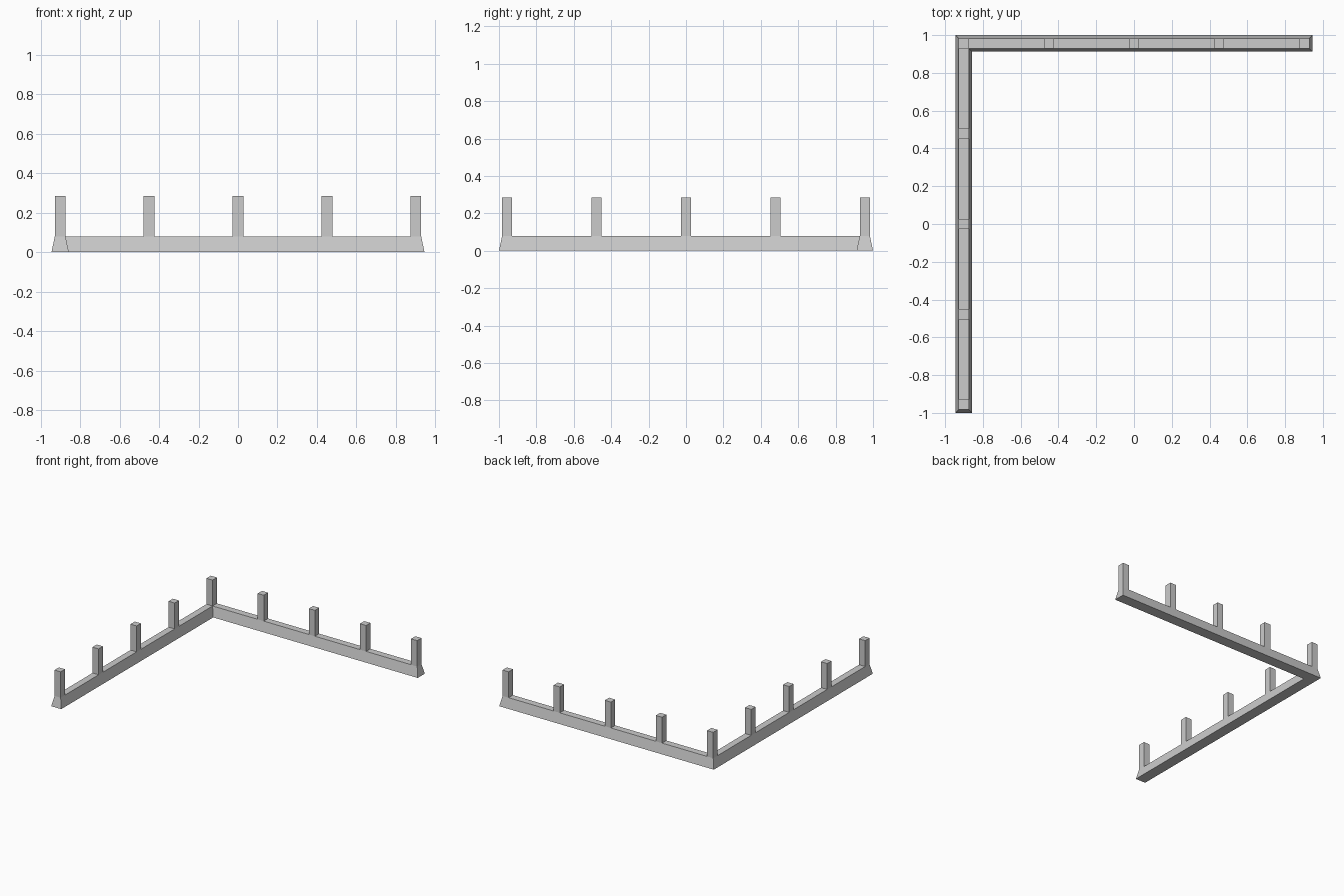
import bpy
import bmesh

cube = bpy.data.objects.get("Cube")
if cube:
    bpy.data.objects.remove(cube, do_unlink=True)

HALF_X, HALF_Y = 0.945, 1.0
CURB_W, SLOPE = 0.088, 0.017
CURB_H, POST_TOP = 0.08, 0.286
POST_W = CURB_W - 2 * SLOPE

grey = bpy.data.materials.new("light_grey")
grey.use_nodes = True
colour = (0.6, 0.6, 0.6, 1)
grey.diffuse_color = colour
grey.node_tree.nodes["Principled BSDF"].inputs["Base Color"].default_value = colour


def add_object(name, bm):
    bmesh.ops.recalc_face_normals(bm, faces=bm.faces)
    mesh = bpy.data.meshes.new(name)
    bm.to_mesh(mesh)
    bm.free()
    mesh.materials.append(grey)
    obj = bpy.data.objects.new(name, mesh)
    bpy.context.collection.objects.link(obj)
    return obj


def l_outline(inset):
    """L-shaped outline, shrunk evenly by inset."""
    x0, x1 = -HALF_X + inset, HALF_X - inset
    y0, y1 = -HALF_Y + inset, HALF_Y - inset
    xi = -HALF_X + CURB_W - inset
    yi = HALF_Y - CURB_W + inset
    return [(x0, y0), (xi, y0), (xi, yi), (x1, yi), (x1, y1), (x0, y1)]


# Sloped L-shaped curb
bm = bmesh.new()
bottom = [bm.verts.new((x, y, 0)) for x, y in l_outline(0)]
top = [bm.verts.new((x, y, CURB_H)) for x, y in l_outline(SLOPE)]
bm.faces.new(bottom)
bm.faces.new(top)
for i in range(len(top)):
    j = (i + 1) % len(top)
    bm.faces.new((bottom[i], bottom[j], top[j], top[i]))
add_object("curb", bm)


def add_post(name, x, y):
    bm = bmesh.new()
    bmesh.ops.create_cube(bm, size=1)
    bmesh.ops.scale(bm, vec=(POST_W, POST_W, POST_TOP - CURB_H), verts=bm.verts)
    add_object(name, bm).location = (x, y, (POST_TOP + CURB_H) / 2)


# Posts spaced evenly along both arms, sharing the corner post
px, py = HALF_X - CURB_W / 2, HALF_Y - CURB_W / 2
for i in range(5):
    add_post(f"back_post_{i + 1}", -px + i * px / 2, py)
for i in range(4):
    add_post(f"right_post_{i + 1}", -px, -py + i * py / 2)
